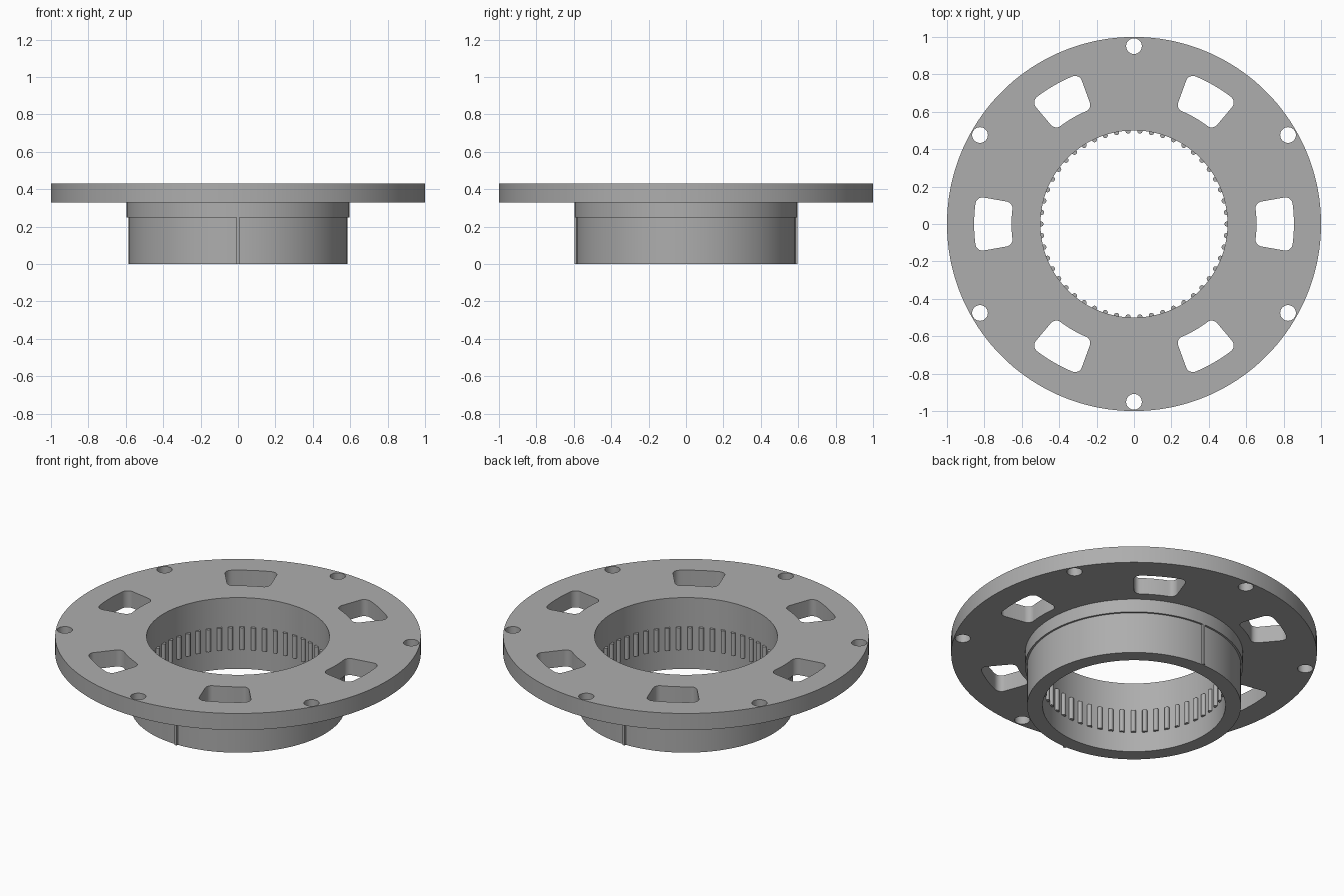
import bpy, bmesh, math
from mathutils import Matrix

if "Cube" in bpy.data.objects:
    bpy.data.objects.remove(bpy.data.objects["Cube"])

grey = bpy.data.materials.new("grey_plastic")
grey.diffuse_color = (0.42, 0.42, 0.42, 1)
grey.use_nodes = True
grey.node_tree.nodes["Principled BSDF"].inputs["Base Color"].default_value = grey.diffuse_color


def finish(name, bm):
    bmesh.ops.recalc_face_normals(bm, faces=bm.faces)
    mesh = bpy.data.meshes.new(name)
    bm.to_mesh(mesh)
    bm.free()
    mesh.materials.append(grey)
    obj = bpy.data.objects.new(name, mesh)
    bpy.context.collection.objects.link(obj)
    return obj


def smooth(obj):
    bpy.ops.object.select_all(action='DESELECT')
    obj.select_set(True)
    bpy.context.view_layer.objects.active = obj
    bpy.ops.object.shade_smooth_by_angle(angle=math.radians(30))


def prism(bm, outline, z0, z1):
    low = [bm.verts.new((x, y, z0)) for x, y in outline]
    high = [bm.verts.new((x, y, z1)) for x, y in outline]
    bm.faces.new(low[::-1])
    bm.faces.new(high)
    n = len(low)
    for i in range(n):
        j = (i + 1) % n
        bm.faces.new((low[i], low[j], high[j], high[i]))


def circle(cx, cy, r, n):
    return [(cx + r * math.cos(math.tau * i / n), cy + r * math.sin(math.tau * i / n))
            for i in range(n)]


def window(angle, r0=0.655, r1=0.855, half=math.radians(10), c=0.038):
    """Ring sector with rounded corners."""
    mid = (r0 + r1) / 2
    a, b = (r1 - r0) / 2 - c, half * mid - c
    flat = []
    for q, (sr, st) in enumerate([(1, 1), (-1, 1), (-1, -1), (1, -1)]):
        for k in range(9):
            t = math.pi / 2 * (q + k / 8)
            flat.append((sr * a + c * math.cos(t), st * b + c * math.sin(t)))
    # subdivide the long arcs so they follow the ring
    pts = []
    for i, (u, v) in enumerate(flat):
        pts.append((u, v))
        u2, v2 = flat[(i + 1) % len(flat)]
        if abs(v2 - v) > 0.05:
            pts += [(u + (u2 - u) * k / 8, v + (v2 - v) * k / 8) for k in range(1, 8)]
    return [((mid + u) * math.cos(angle + v / mid), (mid + u) * math.sin(angle + v / mid))
            for u, v in pts]


# Flange, collar and hub sleeve turned from one profile
profile = [(0.5, 0), (0.585, 0), (0.585, 0.25), (0.596, 0.25),
           (0.596, 0.33), (1, 0.33), (1, 0.43), (0.5, 0.43)]
SEG = 180
bm = bmesh.new()
rings = [[bm.verts.new((r * math.cos(math.tau * i / SEG), r * math.sin(math.tau * i / SEG), z))
          for r, z in profile] for i in range(SEG)]
for i in range(SEG):
    a, b = rings[i], rings[(i + 1) % SEG]
    for k in range(len(profile)):
        m = (k + 1) % len(profile)
        bm.faces.new((a[k], b[k], b[m], a[m]))
hub = finish("flanged_hub", bm)

# Cut the six windows and six bolt holes through the flange
bm = bmesh.new()
for k in range(6):
    t = math.radians(60 * k)
    prism(bm, window(t), 0.28, 0.5)
    h = t + math.radians(30)
    prism(bm, circle(0.951 * math.cos(h), 0.951 * math.sin(h), 0.042, 32), 0.28, 0.5)
cutter = finish("flange_cutter", bm)
cutter.hide_render = True
cut = hub.modifiers.new("openings", 'BOOLEAN')
cut.operation = 'DIFFERENCE'
cut.solver = 'EXACT'
cut.object = cutter
bpy.context.view_layer.objects.active = hub
bpy.ops.object.modifier_apply(modifier="openings")
bpy.data.objects.remove(cutter)
smooth(hub)

# Small round teeth around the bore
TEETH = 50
bm = bmesh.new()
for k in range(TEETH):
    t = math.tau * k / TEETH
    prism(bm, circle(0.498 * math.cos(t), 0.498 * math.sin(t), 0.014, 16), 0.12, 0.255)
smooth(finish("bore_teeth", bm))

# Locating ribs on the front and back of the sleeve
bm = bmesh.new()
for side in (-1, 1):
    bmesh.ops.create_cube(bm, size=1, matrix=Matrix.Translation((0, side * 0.585, 0.125))
                          @ Matrix.Diagonal((0.016, 0.022, 0.25, 1)))
finish("locating_ribs", bm)
